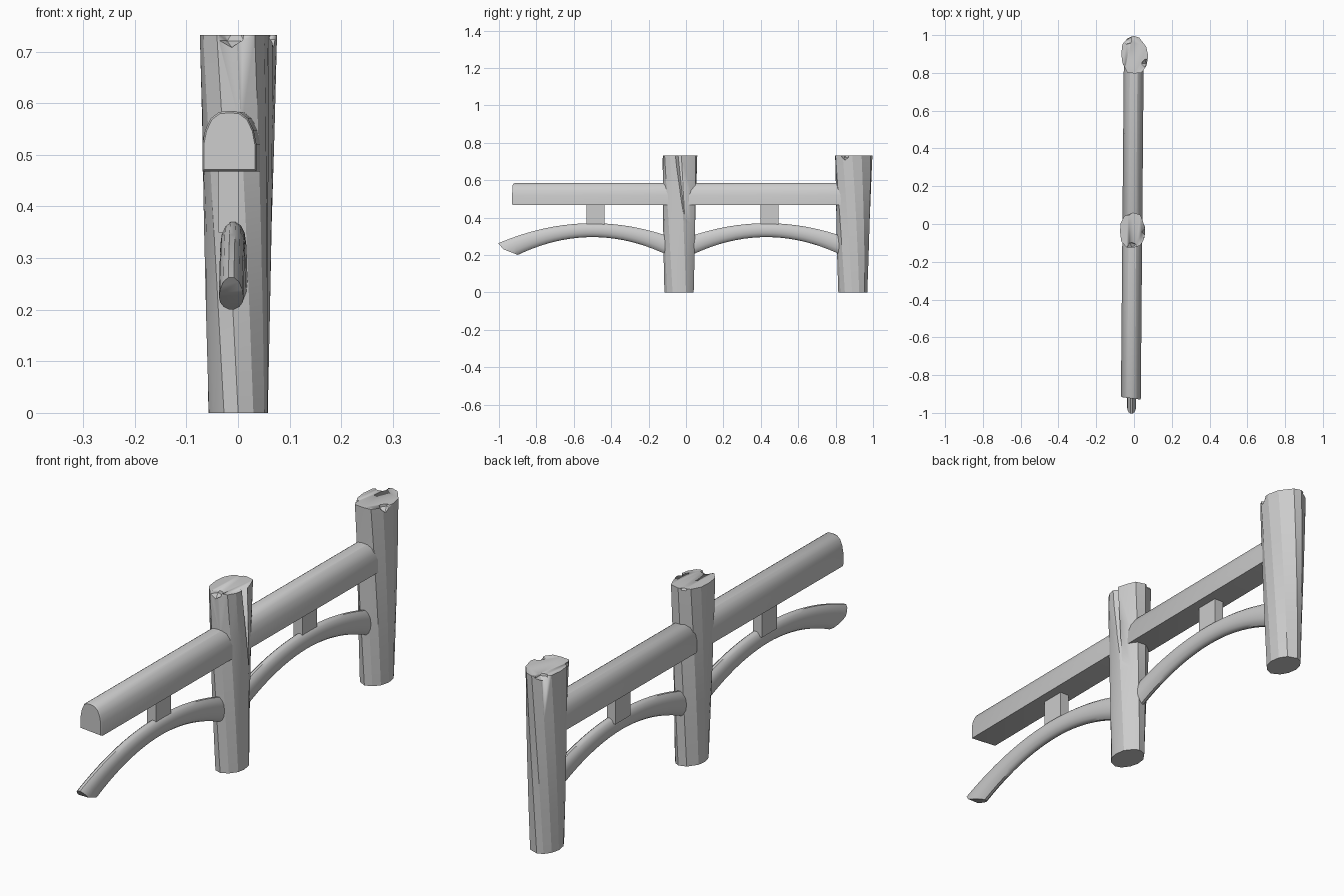
import bpy, bmesh, math, random
from mathutils import Vector

if "Cube" in bpy.data.objects:
    bpy.data.objects.remove(bpy.data.objects["Cube"])

STEP = Vector((0.008, 0.93, 0))   # offset from one fence bay to the next
TAU = 2 * math.pi


def to_object(name, bm, angle=25):
    bmesh.ops.recalc_face_normals(bm, faces=bm.faces)
    me = bpy.data.meshes.new(name)
    bm.to_mesh(me)
    bm.free()
    ob = bpy.data.objects.new(name, me)
    bpy.context.collection.objects.link(ob)
    bpy.ops.object.select_all(action='DESELECT')
    ob.select_set(True)
    bpy.context.view_layer.objects.active = ob
    bpy.ops.object.shade_smooth_by_angle(angle=math.radians(angle))
    return ob


def loft(rings):
    bm = bmesh.new()
    rows = [[bm.verts.new(p) for p in ring] for ring in rings]
    n = len(rows[0])
    for a, b in zip(rows, rows[1:]):
        for i in range(n):
            bm.faces.new((a[i], a[(i + 1) % n], b[(i + 1) % n], b[i]))
    bm.faces.new(rows[0])
    bm.faces.new(rows[-1])
    return bm


def subtract(ob, cutter):
    mod = ob.modifiers.new("cut", 'BOOLEAN')
    mod.operation = 'DIFFERENCE'
    mod.solver = 'EXACT'
    mod.object = cutter
    bpy.context.view_layer.objects.active = ob
    bpy.ops.object.modifier_apply(modifier=mod.name)
    bpy.data.objects.remove(cutter)


def post(name, bottom, top, seed, chips, split):
    # twisted, upward-flaring trunk; bottom/top = (cx, cy, rx, ry)
    rnd = random.Random(seed)
    n = 12
    jitter = [(rnd.uniform(-0.12, 0.12), rnd.uniform(0.95, 1.03)) for _ in range(n)]
    rings = []
    for k in range(5):
        t = k / 4
        cx, cy, rx, ry = [a + (b - a) * t for a, b in zip(bottom, top)]
        ring = []
        for i, (da, r) in enumerate(jitter):
            a = TAU * i / n + da - math.radians(28) * t
            r = 1 + (r - 1) * (0.5 + t)
            ring.append((cx + rx * r * math.cos(a), cy + ry * r * math.sin(a), 0.732 * t))
        rings.append(ring)
    ob = to_object(name, loft(rings), 20)
    # broken chips around the top edge
    for x, y, r in chips:
        bm = bmesh.new()
        bmesh.ops.create_icosphere(bm, subdivisions=1, radius=r)
        for v in bm.verts:
            v.co = v.co * rnd.uniform(0.8, 1.15) + Vector((x, y, 0.735))
        subtract(ob, to_object("chip_cutter", bm))
    # long tapering split down one side
    if split:
        lo, hi = Vector(split[0]), Vector(split[1])
        ring = lambda c, r: [c + Vector((r * math.cos(TAU * i / 4), r * math.sin(TAU * i / 4), 0))
                             for i in range(4)]
        subtract(ob, to_object("split_cutter", loft([ring(lo, 0.003), ring(hi, 0.021)])))
    return ob


post("middle_post", (0, -0.037, 0.057, 0.078), (-0.008, -0.034, 0.070, 0.099), 3,
     [(-0.012, -0.125, 0.030), (-0.03, 0.062, 0.022)],
     [(0.060, 0.0, 0.33), (0.062, -0.045, 0.76)])
post("end_post", (0, 0.893, 0.057, 0.078), (0.002, 0.895, 0.073, 0.104), 8,
     [(-0.035, 0.975, 0.028), (0.065, 0.85, 0.026), (-0.055, 0.83, 0.018)], None)


def rail(name, off):
    # flat-bottomed beam with rounded top
    half = [(0.0525, 0.468), (0.0525, 0.52), (0.047, 0.548), (0.036, 0.571), (0.02, 0.583)]
    prof = half + [(0, 0.585)] + [(-x, z) for x, z in reversed(half)]
    rings = []
    for y, s, slant in ((-0.931, 0.94, 0.12), (-0.924, 1, 0.12), (-0.08, 1, 0)):
        cx = -0.013 + 0.0086 * (y + 0.5)
        rings.append([(cx + x * s, y + 0.008 - slant * (x - 0.0) if slant else y,
                       0.526 + (z - 0.526) * s) for x, z in prof])
    bm = loft(rings)
    bmesh.ops.translate(bm, verts=bm.verts, vec=off)
    to_object(name, bm, 30)


def brace(name, off):
    # arched branch, oval in section, thicker toward the ends
    rings = []
    for k in range(25):
        y = -1.03 + 0.98 * k / 24
        d = (y + 0.5) ** 2
        cz, h = 0.333 - 0.51 * d, 0.038 + 0.09 * d
        cx = -0.009 + 0.0086 * (y + 0.5)
        rings.append([(cx + 0.024 * math.cos(TAU * i / 14), y, cz + h * math.sin(TAU * i / 14))
                      for i in range(14)])
    bm = loft(rings)
    # slanted, faceted tip
    for co, no in (((0, -1.0, 0.258), (0, -0.028, -0.025)), ((0, -0.975, 0.23), (0, -0.025, -0.065))):
        bmesh.ops.bisect_plane(bm, geom=bm.verts[:] + bm.edges[:] + bm.faces[:],
                               plane_co=co, plane_no=Vector(no).normalized(), clear_outer=True)
        bmesh.ops.holes_fill(bm, edges=[e for e in bm.edges if e.is_boundary])
    bmesh.ops.translate(bm, verts=bm.verts, vec=off)
    to_object(name, bm, 40)


def block(name, off):
    # small spacer between rail and brace
    bm = bmesh.new()
    bmesh.ops.create_cube(bm, size=1)
    bmesh.ops.scale(bm, verts=bm.verts, vec=(0.04, 0.096, 0.14))
    bmesh.ops.translate(bm, verts=bm.verts, vec=Vector((-0.018, -0.483, 0.42)) + off)
    to_object(name, bm)


for side, off in (("front", Vector()), ("back", STEP)):
    rail(side + "_rail", off)
    brace(side + "_brace", off)
    block(side + "_spacer_block", off)
